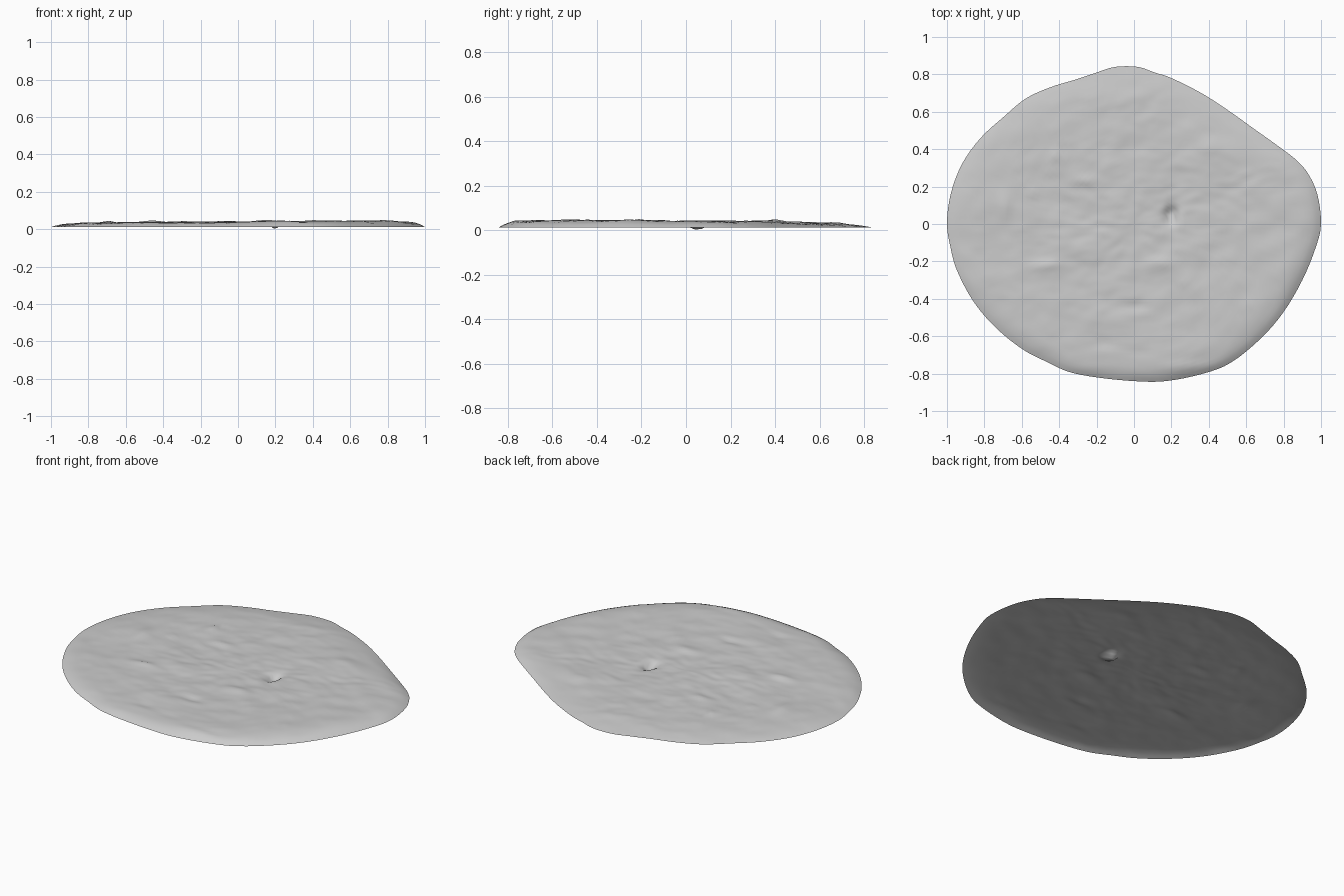
import bpy, bmesh, math
from mathutils import Vector, noise

cube = bpy.data.objects.get("Cube")
if cube:
    bpy.data.objects.remove(cube, do_unlink=True)

SEGMENTS_PER_SPAN = 4
RINGS = 44
RIM_HEIGHT = 0.011

# Outline of the slab, anticlockwise from its left tip
OUTLINE = [(1, 0), (.98, .16), (.93, .27), (.87, .34), (.78, .41), (.64, .51),
           (.5, .61), (.36, .7), (.2, .78), (.11, .81), (.02, .84), (-.1, .84),
           (-.2, .81), (-.32, .77), (-.45, .73), (-.58, .67), (-.7, .57),
           (-.82, .46), (-.92, .32), (-.98, .16), (-1, 0), (-.98, -.13),
           (-.95, -.24), (-.88, -.38), (-.8, -.49), (-.7, -.59), (-.58, -.68),
           (-.46, -.74), (-.35, -.79), (-.2, -.82), (0, -.84), (.17, -.84),
           (.37, -.8), (.52, -.74), (.68, -.61), (.8, -.47), (.9, -.3), (.97, -.13)]

# Single lumps and hollows: x, y, half width, half depth, height
LUMPS = [(-.24, .23, .09, .03, .008), (-.69, .08, .03, .05, .012),
         (-.47, -.22, .06, .03, .010), (.14, -.21, .09, .03, .009),
         (-.53, .16, .05, .02, .007), (0, -.44, .05, .02, -.008),
         (-.16, -.64, .05, .03, -.009), (.4, .4, .06, .04, .006),
         (-.42, .37, .02, .03, .008), (.25, -.77, .12, .03, .012),
         (.2, .05, .03, .06, -.034)]


def smooth_outline(points, steps):
    """Closed Catmull-Rom curve through the points."""
    pts = [Vector(p) for p in points]
    count = len(pts)
    curve = []
    for i in range(count):
        a, b, c, d = (pts[(i + k) % count] for k in (-1, 0, 1, 2))
        for s in range(steps):
            t = s / steps
            curve.append(b + (c - a) * (t / 2)
                         + (a * 2 - b * 5 + c * 4 - d) * (t * t / 2)
                         + (b * 3 - a - c * 3 + d) * (t ** 3 / 2))
    return curve


def surface_height(x, y, gap):
    """Crust height at a point; gap is its distance in from the rim."""
    # The back edge thins out gradually, the other edges are steep
    bevel = 0.07 + 0.16 * max(0, y) ** 2
    edge = 1 - math.exp(-gap / bevel * 1.6)
    body = 0.026 + 0.007 * x - 0.005 * y
    body += 0.006 * noise.noise(Vector((x * 3, y * 4, 1)))
    body += 0.005 * noise.noise(Vector((x * 7, y * 11, 5)))
    body += 0.003 * noise.noise(Vector((x * 15, y * 24, 9)))
    for cx, cy, w, d, h in LUMPS:
        body += h * math.exp(-((x - cx) / w) ** 2 - ((y - cy) / d) ** 2)
    return max(0, RIM_HEIGHT + edge * body)


# Uneven crust: concentric rings shrunk from the outline
rim = smooth_outline(OUTLINE, SEGMENTS_PER_SPAN)
bm = bmesh.new()
rings = []
for r in range(RINGS):
    scale = 1 - r / RINGS
    ring = []
    for p in rim:
        x, y = p * scale
        ring.append(bm.verts.new((x, y, surface_height(x, y, (1 - scale) * p.length))))
    rings.append(ring)
centre = bm.verts.new((0, 0, surface_height(0, 0, 1)))
count = len(rim)
for i in range(count):
    j = (i + 1) % count
    for outer, inner in zip(rings, rings[1:]):
        bm.faces.new((outer[i], outer[j], inner[j], inner[i]))
    bm.faces.new((rings[-1][i], rings[-1][j], centre))
for face in bm.faces:
    face.smooth = True

mesh = bpy.data.meshes.new("stone_crust")
bm.to_mesh(mesh)
bm.free()
crust = bpy.data.objects.new("stone_crust", mesh)
bpy.context.collection.objects.link(crust)

# Plain grey stone
stone = bpy.data.materials.new("stone_grey")
stone.use_nodes = True
colour = (0.6, 0.6, 0.6, 1)
stone.diffuse_color = colour
stone.node_tree.nodes["Principled BSDF"].inputs["Base Color"].default_value = colour
mesh.materials.append(stone)
